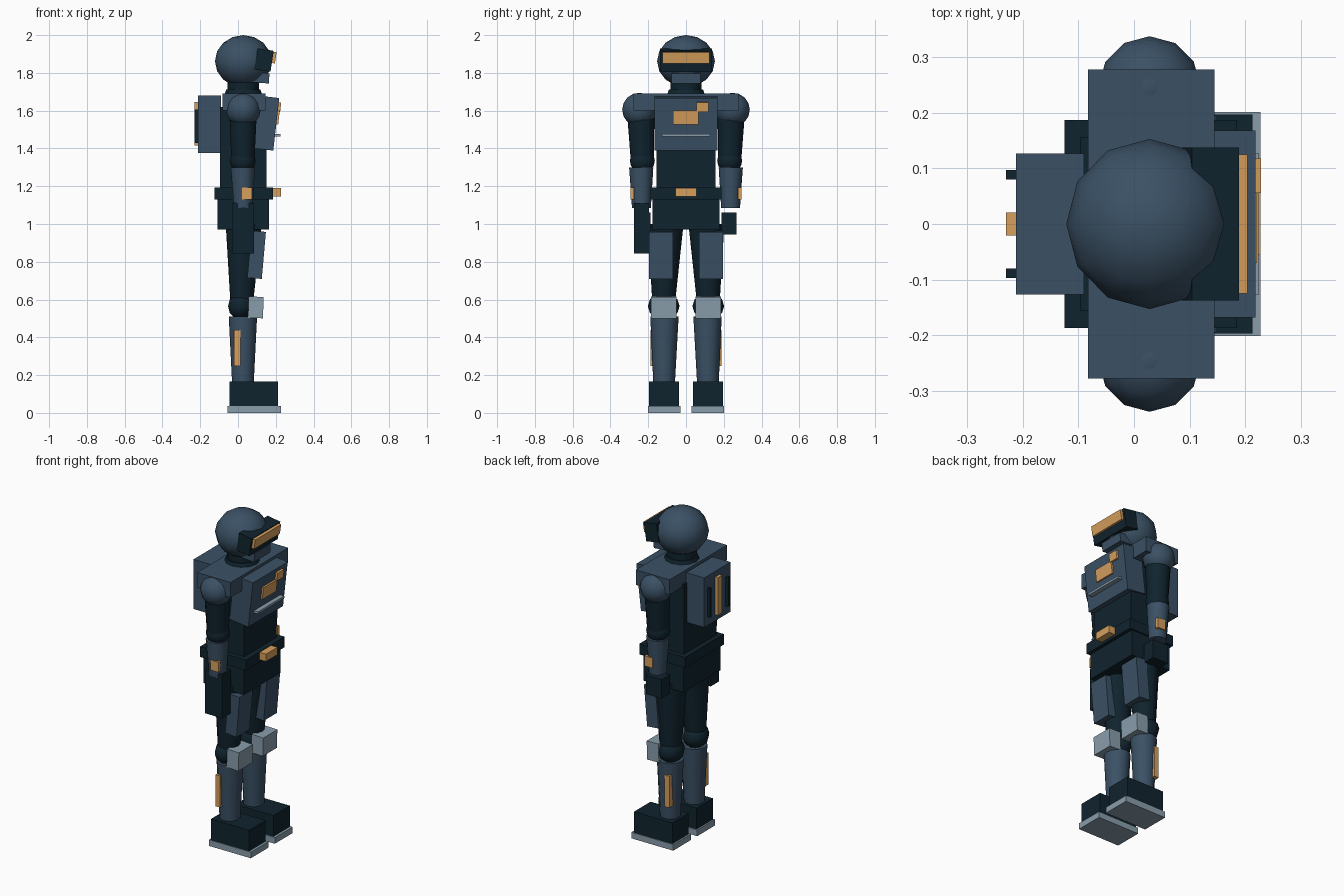
import bpy, math

if "Cube" in bpy.data.objects:
    bpy.data.objects.remove(bpy.data.objects["Cube"])


def material(name, rgb):
    m = bpy.data.materials.new(name)
    m.diffuse_color = (*rgb, 1)
    m.use_nodes = True
    m.node_tree.nodes["Principled BSDF"].inputs["Base Color"].default_value = m.diffuse_color
    return m


STEEL = material("steel_blue", (0.043, 0.082, 0.130))
DARK = material("dark_navy", (0.005, 0.017, 0.027))
AMBER = material("amber", (0.68, 0.35, 0.11))
GREY = material("light_grey", (0.25, 0.34, 0.41))


def finish(name, mat, smooth=False):
    o = bpy.context.object
    o.name = name
    o.data.materials.append(mat)
    if smooth:
        bpy.ops.object.shade_smooth_by_angle(angle=math.radians(50))
    return o


def box(name, mat, x, y, z, tilt=0):
    """Box from (min, max) ranges, tilted forward about its centre."""
    bpy.ops.mesh.primitive_cube_add(
        size=1, location=[(r[0] + r[1]) / 2 for r in (x, y, z)])
    o = finish(name, mat)
    o.scale = [r[1] - r[0] for r in (x, y, z)]
    o.rotation_euler.y = math.radians(tilt)
    return o


def ball(name, mat, loc, radii, seg=12, rings=8):
    bpy.ops.mesh.primitive_uv_sphere_add(segments=seg, ring_count=rings, radius=1, location=loc)
    bpy.context.object.scale = radii
    bpy.ops.object.transform_apply(location=False, rotation=False, scale=True)
    return finish(name, mat, True)


def limb(name, mat, bottom, top, r_bottom, r_top, seg=12):
    """Tapered tube between two points (x, y, z), kept level at both ends."""
    bpy.ops.mesh.primitive_cone_add(vertices=seg, radius1=r_bottom, radius2=r_top, depth=1)
    o = finish(name, mat, True)
    for v in o.data.vertices:
        t = v.co.z + 0.5
        v.co.x += bottom[0] + (top[0] - bottom[0]) * t
        v.co.y += bottom[1] + (top[1] - bottom[1]) * t
        v.co.z = bottom[2] + (top[2] - bottom[2]) * t
    return o


# Head, visor, jaw and neck
ball("head", STEEL, (0.028, 0, 1.862), (0.15, 0.153, 0.138))
box("visor_housing", DARK, (0.095, 0.181), (-0.138, 0.138), (1.812, 1.924), 9)
box("visor_light", AMBER, (0.182, 0.2), (-0.125, 0.125), (1.851, 1.911), 9)
box("jaw", STEEL, (0.075, 0.165), (-0.078, 0.078), (1.747, 1.80), 4)
limb("neck", DARK, (0.028, 0, 1.70), (0.028, 0, 1.78), 0.083, 0.083)
limb("collar", DARK, (0.028, 0, 1.68), (0.028, 0, 1.712), 0.102, 0.09)

# Torso and hips
box("shoulder_yoke", STEEL, (-0.083, 0.145), (-0.278, 0.278), (1.60, 1.692))
box("torso", DARK, (-0.096, 0.152), (-0.157, 0.157), (1.19, 1.62))
box("chest_plate", STEEL, (0.075, 0.203), (-0.168, 0.168), (1.395, 1.675), 6.5)
box("chest_screen", AMBER, (0.19, 0.217), (-0.07, 0.065), (1.527, 1.602), 6.5)
box("chest_lamp", AMBER, (0.2, 0.226), (0.056, 0.118), (1.595, 1.645), 6.5)
box("chest_trim", GREY, (0.192, 0.224), (-0.128, 0.128), (1.463, 1.476))
box("belt", DARK, (-0.125, 0.185), (-0.187, 0.187), (1.13, 1.194))
box("belt_buckle", AMBER, (0.18, 0.228), (-0.056, 0.056), (1.146, 1.191))
box("pelvis", DARK, (-0.108, 0.164), (-0.178, 0.178), (0.972, 1.135))

# Backpack
box("backpack", STEEL, (-0.212, -0.09), (-0.127, 0.127), (1.377, 1.68))
box("backpack_light", AMBER, (-0.23, -0.21), (-0.021, 0.021), (1.415, 1.645))

# Holster on one side only
box("holster", DARK, (-0.03, 0.086), (-0.275, -0.195), (0.845, 1.11))

for s, side in ((-1, "right"), (1, "left")):
    def n(part):
        return side + "_" + part

    def ys(a, b):
        return (s * a, s * b) if s > 0 else (s * b, s * a)

    box(n("backpack_vent"), DARK, (-0.23, -0.21), ys(0.08, 0.097), (1.43, 1.607))

    # Arm
    ball(n("shoulder"), STEEL, (0.028, s * 0.246, 1.605), (0.092, 0.092, 0.09))
    limb(n("upper_arm"), DARK, (0.026, s * 0.231, 1.33), (0.027, s * 0.24, 1.60), 0.061, 0.073)
    ball(n("elbow"), DARK, (0.026, s * 0.231, 1.335), (0.068, 0.066, 0.066))
    limb(n("forearm"), STEEL, (0.028, s * 0.236, 1.085), (0.025, s * 0.237, 1.30), 0.05, 0.064)
    box(n("wrist_panel"), AMBER, (0.02, 0.075), ys(0.275, 0.295), (1.13, 1.192))
    box(n("hand"), DARK, (-0.02, 0.085), ys(0.188, 0.267), (0.945, 1.06))

    # Leg
    limb(n("thigh"), DARK, (0.02, s * 0.118, 0.58), (0.03, s * 0.108, 1.0), 0.06, 0.095)
    box(n("thigh_plate"), STEEL, (0.06, 0.137), ys(0.068, 0.195), (0.712, 0.962), 5)
    ball(n("knee"), DARK, (0.014, s * 0.118, 0.565), (0.07, 0.084, 0.072), 10, 6)
    box(n("knee_pad"), GREY, (0.055, 0.134), ys(0.05, 0.186), (0.502, 0.615), 2)
    limb(n("shin"), STEEL, (0.026, s * 0.116, 0.15), (0.026, s * 0.114, 0.51), 0.057, 0.075)
    box(n("shin_light"), AMBER, (-0.02, 0.012), ys(0.15, 0.189), (0.247, 0.44))
    box(n("boot"), DARK, (-0.045, 0.213), ys(0.038, 0.197), (0.03, 0.165))
    box(n("boot_sole"), GREY, (-0.055, 0.228), ys(0.03, 0.202), (0, 0.037))
